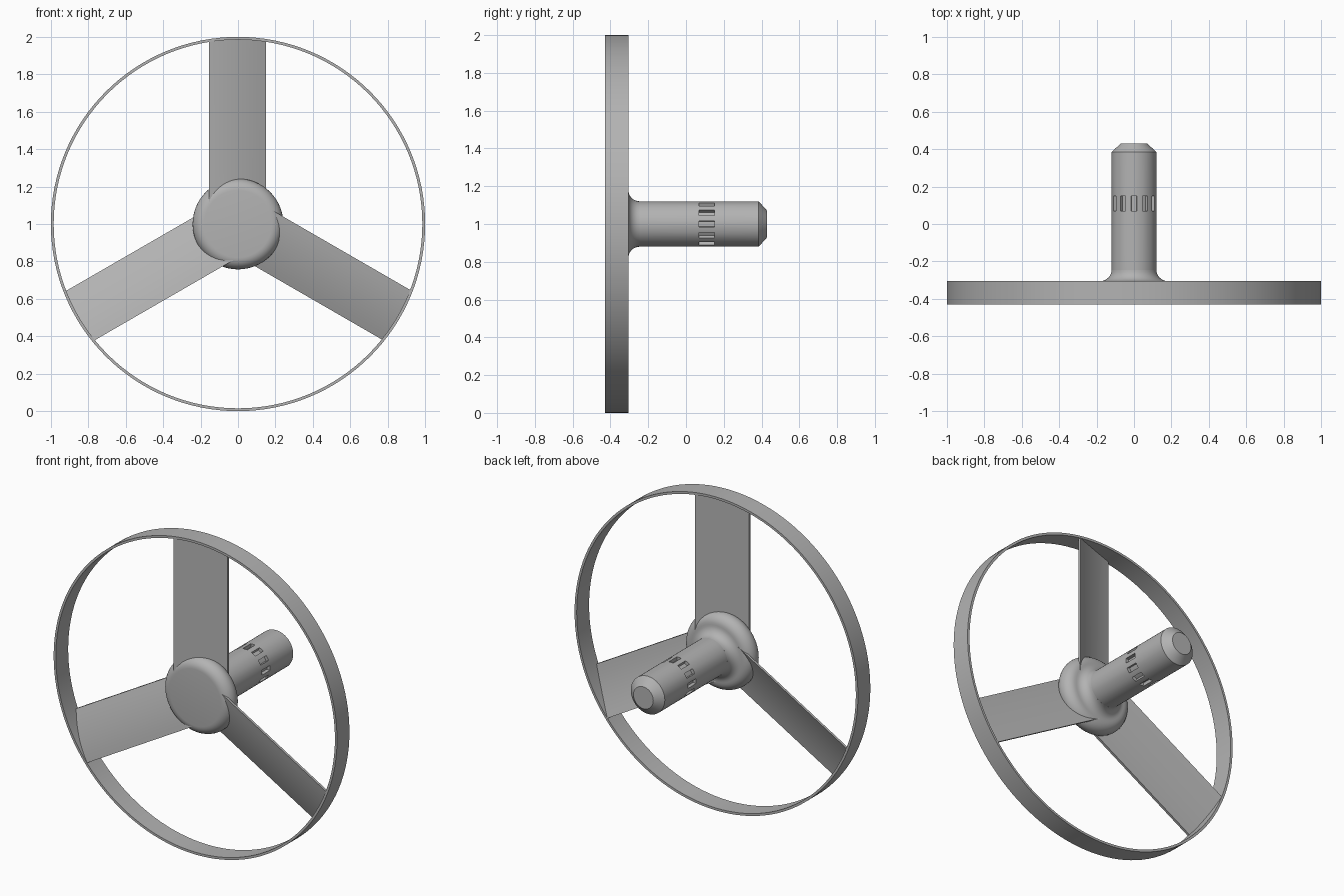
import bpy, bmesh, math
from mathutils import Matrix, Vector

cube = bpy.data.objects.get("Cube")
if cube:
    bpy.data.objects.remove(cube, do_unlink=True)

grey = bpy.data.materials.new("plain grey")
grey.use_nodes = True
COLOUR = (0.45, 0.45, 0.45, 1)
grey.diffuse_color = COLOUR
grey.node_tree.nodes["Principled BSDF"].inputs["Base Color"].default_value = COLOUR

FRONT, BACK = -0.43, -0.305   # depth of the rim
AXIS_Z = 1.0


def finish(bm, name):
    """Weld, lift to axle height, and shade smooth with sharp edges kept."""
    bmesh.ops.remove_doubles(bm, verts=bm.verts, dist=1e-5)
    bmesh.ops.recalc_face_normals(bm, faces=bm.faces)
    bmesh.ops.translate(bm, verts=bm.verts, vec=(0, 0, AXIS_Z))
    mesh = bpy.data.meshes.new(name)
    bm.to_mesh(mesh)
    bm.free()
    mesh.materials.append(grey)
    ob = bpy.data.objects.new(name, mesh)
    bpy.context.collection.objects.link(ob)
    bpy.ops.object.select_all(action='DESELECT')
    ob.select_set(True)
    bpy.context.view_layer.objects.active = ob
    bpy.ops.object.shade_smooth_by_angle(angle=math.radians(30))
    return ob


def lathe(profile, segs, closed=False):
    """Spin (radius, y) points around the y axis."""
    bm = bmesh.new()
    verts = [bm.verts.new((0, y, r)) for r, y in profile]
    pairs = list(zip(verts, verts[1:]))
    if closed:
        pairs.append((verts[-1], verts[0]))
    edges = [bm.edges.new(p) for p in pairs]
    bmesh.ops.spin(bm, geom=verts + edges, cent=(0, 0, 0), axis=(0, 1, 0),
                   angle=math.tau, steps=segs, use_merge=True)
    bmesh.ops.remove_doubles(bm, verts=bm.verts, dist=1e-5)
    return bm


def arc(r, y, radius, start, end, steps):
    """Arc of profile points; angle 0 points outward, 90 points to the back."""
    angles = [math.radians(start + (end - start) * i / steps) for i in range(steps + 1)]
    return [(r + radius * math.cos(a), y + radius * math.sin(a)) for a in angles]


# Rim
finish(lathe([(1, FRONT), (1, BACK), (0.985, BACK), (0.985, FRONT)], 128, True), "rim")

# Hub: flat face, rounded edge, then a fillet into the shaft
mid = (FRONT + BACK) / 2
half = (BACK - FRONT) / 2
hub = [(0, FRONT)] + arc(0.18, mid, half, -90, 90, 14)
hub += arc(0.18, BACK + 0.06, 0.06, 270, 180, 8) + [(0.10, BACK + 0.06)]
finish(lathe(hub, 64), "hub")

# Shaft with a chamfered end and a ring of twelve notches
NOTCH_LOW, NOTCH_HIGH, NOTCHES = 0.07, 0.15, 12
bm = lathe([(0, mid), (0.12, mid), (0.12, NOTCH_LOW), (0.12, NOTCH_HIGH),
            (0.12, 0.385), (0.07, 0.43), (0, 0.43)], NOTCHES * 4)
notched = []
for f in bm.faces:
    c = f.calc_center_median()
    if NOTCH_LOW < c.y < NOTCH_HIGH:
        turn = math.atan2(c.x, c.z) / math.tau * NOTCHES
        if abs(turn - round(turn)) < 0.25:
            notched.append(f)
floor = bmesh.ops.extrude_face_region(bm, geom=notched)["geom"]
bmesh.ops.delete(bm, geom=[f for f in notched if f.is_valid], context='FACES_ONLY')
for v in floor:
    if isinstance(v, bmesh.types.BMVert):
        v.co.x *= 0.83
        v.co.z *= 0.83
finish(bm, "shaft")

# Blades: thin curved plates, swept back towards one edge
WIDTH, THICK, STEPS = 0.305, 0.016, 10


def blade(name, angle):
    bm = bmesh.new()
    front, back = [], []
    for i in range(STEPS + 1):
        t = i / STEPS
        x = -0.155 + WIDTH * t
        y = FRONT + 0.002 + 0.108 * (0.55 * t + 0.45 * t * t)
        for side, depth in ((front, 0), (back, THICK)):
            inner = math.sqrt(0.172 ** 2 - x * x)
            outer = math.sqrt(0.99 ** 2 - x * x)
            side.append([bm.verts.new((x, y + depth, z)) for z in (inner, outer)])
    loop = front + back[::-1]
    for a, b in zip(loop, loop[1:] + loop[:1]):
        bm.faces.new((a[0], b[0], b[1], a[1]))
    for end in (0, 1):
        for i in range(STEPS):
            bm.faces.new((front[i][end], front[i + 1][end], back[i + 1][end], back[i][end]))
    bmesh.ops.rotate(bm, verts=bm.verts, cent=(0, 0, 0),
                     matrix=Matrix.Rotation(angle, 3, 'Y'))
    finish(bm, name)


for i, name in enumerate(("top_blade", "left_blade", "right_blade")):
    blade(name, math.tau * i / 3)
